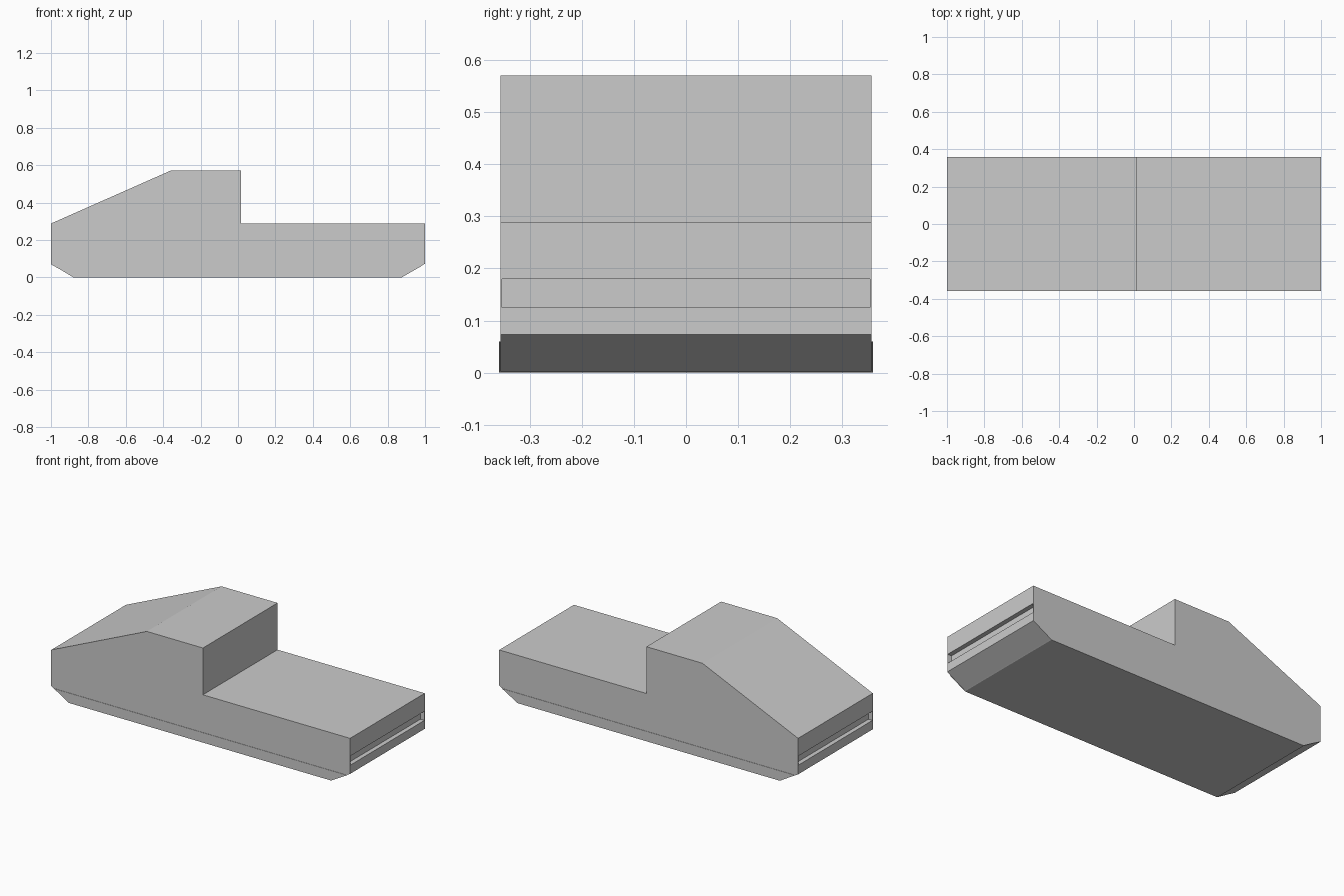
import bpy

if "Cube" in bpy.data.objects:
    bpy.data.objects.remove(bpy.data.objects["Cube"])


def extrude_profile(name, points, y0, y1):
    """Closed x/z outline extruded along y into a flat-shaded solid."""
    n = len(points)
    verts = [(x, y, z) for y in (y0, y1) for x, z in points]
    faces = [list(range(n)), list(range(2 * n - 1, n - 1, -1))]
    faces += [[i, i + n, (i + 1) % n + n, (i + 1) % n] for i in range(n)]
    mesh = bpy.data.meshes.new(name)
    mesh.from_pydata(verts, [], faces)
    mesh.update()
    obj = bpy.data.objects.new(name, mesh)
    bpy.context.collection.objects.link(obj)
    return obj


HALF = 0.357      # half width over the side panels
PANEL = 0.003     # side panel thickness
SLOT = 0.027      # bumper slot depth
LOW, HIGH = 0.125, 0.18

# Outline halves: underside with bevelled ends, then deck, cab and bonnet
bottom = [(-1, 0.07), (-0.88, 0.003), (0.875, 0.003), (1, 0.073)]
top = [(1, 0.288), (0.015, 0.288), (0.015, 0.571), (-0.36, 0.571), (-1, 0.288)]


def slot(side):
    """Notch across one end, listed upwards."""
    inner = side * (1 - SLOT)
    return [(side, LOW), (inner, LOW), (inner, HIGH), (side, HIGH)]


# Main body with a slot across each end
inner = HALF - PANEL
extrude_profile("body", bottom + slot(1) + top + slot(-1)[::-1], -inner, inner)

# Thin side panels closing the slots, and slightly prouder lower skirts
skirt = [(-0.98, 0.06), (-0.88, 0), (0.875, 0), (0.98, 0.06)]
for label, s in (("front", -1), ("back", 1)):
    y0, y1 = sorted((s * inner, s * HALF))
    extrude_profile(label + "_side_panel", bottom + top, y0, y1)
    y0, y1 = sorted((s * HALF, s * (HALF + 0.002)))
    extrude_profile(label + "_skirt", skirt, y0, y1)

# Floor plate under the body
extrude_profile("floor_plate", [(-0.885, 0.003), (-0.88, 0), (0.875, 0), (0.88, 0.003)], -HALF, HALF)
